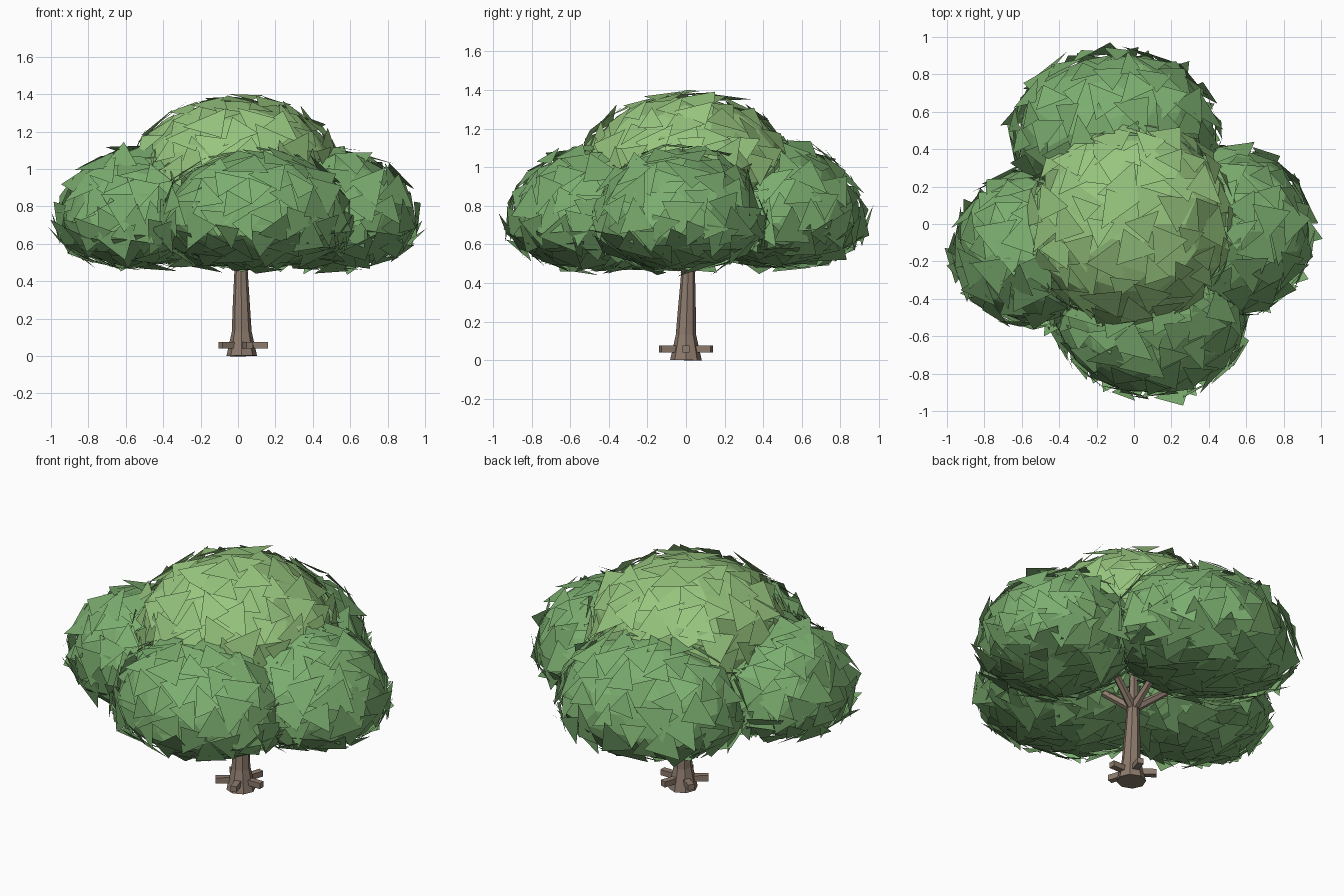
import bpy, bmesh, math, random
from mathutils import Vector, Matrix

if "Cube" in bpy.data.objects:
    bpy.data.objects.remove(bpy.data.objects["Cube"])

random.seed(7)


def material(name, rgb):
    m = bpy.data.materials.new(name)
    m.diffuse_color = (*rgb, 1)
    m.use_nodes = True
    m.node_tree.nodes["Principled BSDF"].inputs["Base Color"].default_value = m.diffuse_color
    return m


BARK = material("bark", (0.27, 0.20, 0.155))
LEAF = material("leaf", (0.20, 0.42, 0.16))
LEAF_LIGHT = material("leaf_light", (0.31, 0.56, 0.21))


def finish(bm, name, mat):
    me = bpy.data.meshes.new(name)
    bm.to_mesh(me)
    bm.free()
    me.materials.append(mat)
    ob = bpy.data.objects.new(name, me)
    bpy.context.collection.objects.link(ob)
    return ob


def tube(name, path, sides):
    """Capped low-poly tube through (point, radius) pairs."""
    bm = bmesh.new()
    axis = (Vector(path[-1][0]) - Vector(path[0][0])).normalized()
    rot = Vector((0, 0, 1)).rotation_difference(axis)
    rings = []
    for p, r in path:
        rings.append([bm.verts.new(Vector(p) + rot @ Vector((
            r * math.cos(2 * math.pi * i / sides),
            r * math.sin(2 * math.pi * i / sides), 0))) for i in range(sides)])
    for a, b in zip(rings, rings[1:]):
        for i in range(sides):
            j = (i + 1) % sides
            bm.faces.new((a[i], a[j], b[j], b[i]))
    bm.faces.new(rings[0][::-1])
    bm.faces.new(rings[-1])
    return finish(bm, name, BARK)


def foliage(name, centre, radii, down, mat, shards):
    """Faceted clump with a flatter underside, covered in tilted leaf plates."""
    centre = Vector(centre)
    rx, ry, up = radii

    def shape(d):
        return Vector((d.x * rx, d.y * ry, d.z * (up if d.z > 0 else down)))

    # solid faceted core
    bm = bmesh.new()
    bmesh.ops.create_icosphere(bm, subdivisions=3, radius=1)
    for v in bm.verts:
        v.co = centre + shape(v.co) * random.uniform(0.91, 0.98)
    # leaf plates, spread evenly by the golden angle
    for i in range(shards):
        z = 1 - 2 * (i + 0.5) / shards
        a = i * math.pi * (3 - math.sqrt(5))
        s = math.sqrt(1 - z * z)
        d = Vector((s * math.cos(a), s * math.sin(a), z))
        h = up if z > 0 else down
        n = Vector((d.x / rx, d.y / ry, d.z / h)).normalized()
        tilt = Vector([random.uniform(-0.22, 0.22) for _ in range(3)])
        rot = Vector((0, 0, 1)).rotation_difference((n + tilt).normalized())
        p = centre + shape(d) * random.uniform(0.965, 1.01)
        size = random.uniform(0.085, 0.14)
        turn = random.uniform(0, 6.28)
        pts = []
        for k in range(3):
            t = turn + k * 2 * math.pi / 3 + random.uniform(-0.3, 0.3)
            pts.append(bm.verts.new(p + rot @ Vector((size * math.cos(t), size * math.sin(t), 0))))
        bm.faces.new(pts)
    return finish(bm, name, mat)


# trunk with flared foot
tube("trunk", [((0.02, 0, 0), 0.082), ((0.02, 0, 0.045), 0.072), ((0.02, 0, 0.13), 0.053),
               ((0.018, 0.004, 0.25), 0.047), ((0.017, 0.008, 0.36), 0.041),
               ((0.016, 0.012, 0.50), 0.033)], 8)

# stubby surface roots
for i in range(5):
    bm = bmesh.new()
    bmesh.ops.create_cube(bm, size=1, matrix=Matrix.Translation((0.02, 0, 0.058))
                          @ Matrix.Rotation(i * 2 * math.pi / 5, 4, 'Z')
                          @ Matrix.Translation((0.075, 0, 0)) @ Matrix.Diagonal((0.13, 0.036, 0.034, 1)))
    finish(bm, f"root_{i + 1}", BARK)

# branches fanning into the crown
for i in range(5):
    a = i * 2 * math.pi / 5 + 0.3
    tip = (0.016 + 0.27 * math.cos(a), 0.012 + 0.27 * math.sin(a), 0.66)
    tube(f"branch_{i + 1}", [((0.016, 0.012, 0.46), 0.027), (tip, 0.017)], 6)
tube("branch_centre", [((0.016, 0.012, 0.47), 0.03), ((0.01, 0.01, 0.85), 0.018)], 6)

# crown: four side clumps and a lighter top
foliage("left_foliage", (-0.52, -0.13, 0.70), (0.45, 0.42, 0.41), 0.235, LEAF, 130)
foliage("right_foliage", (0.52, -0.04, 0.70), (0.44, 0.45, 0.41), 0.24, LEAF, 130)
foliage("front_foliage", (0.09, -0.48, 0.70), (0.52, 0.45, 0.41), 0.235, LEAF, 135)
foliage("back_foliage", (-0.10, 0.48, 0.71), (0.56, 0.45, 0.43), 0.235, LEAF, 135)
foliage("top_foliage", (-0.01, 0.0, 0.99), (0.56, 0.55, 0.40), 0.28, LEAF_LIGHT, 150)
